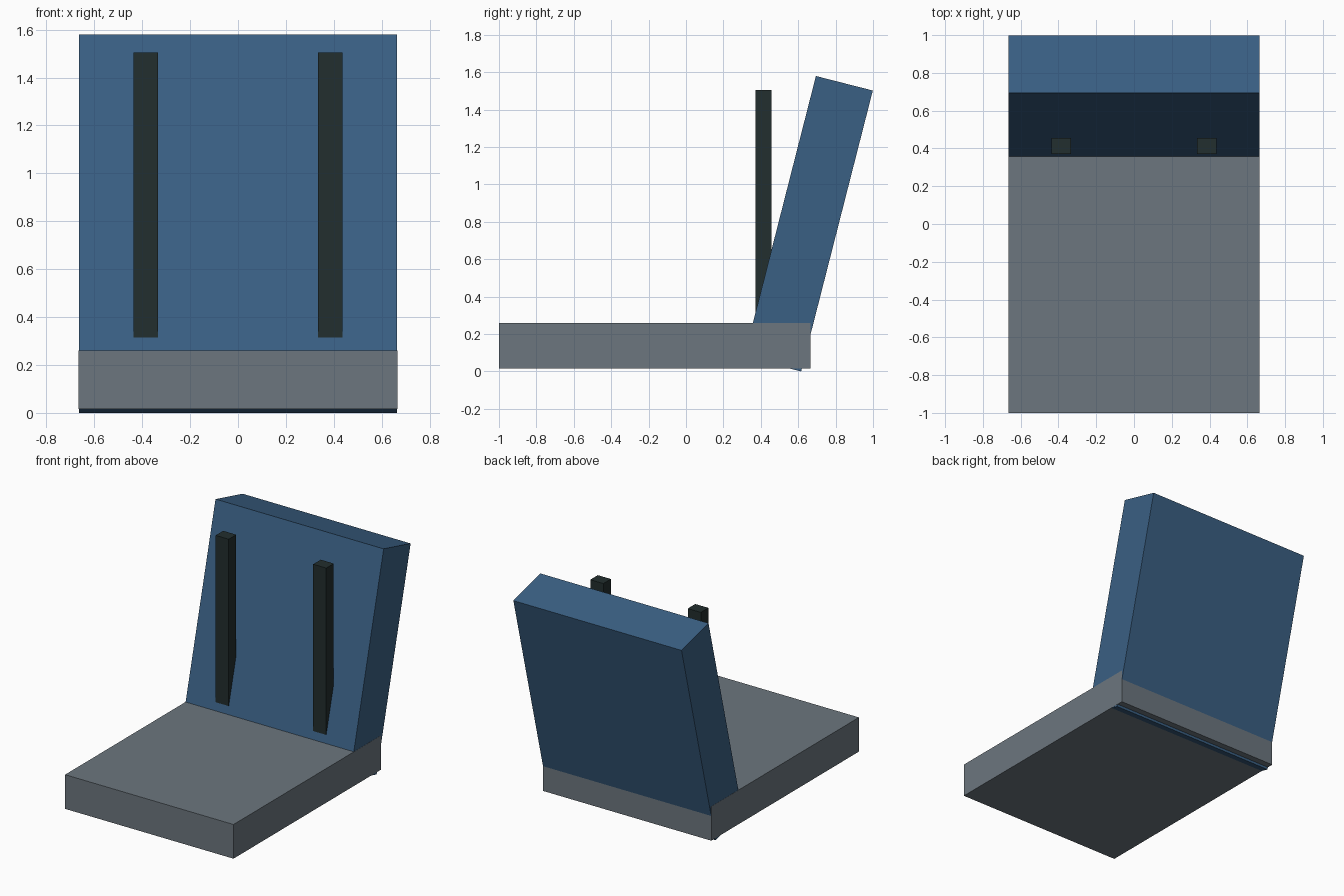
import bpy

cube = bpy.data.objects.get("Cube")
if cube:
    bpy.data.objects.remove(cube, do_unlink=True)


def make_material(name, srgb):
    # Convert 8-bit sRGB to linear
    linear = [((c / 255 + 0.055) / 1.055) ** 2.4 for c in srgb]
    mat = bpy.data.materials.new(name)
    mat.use_nodes = True
    mat.diffuse_color = (*linear, 1)
    mat.node_tree.nodes["Principled BSDF"].inputs["Base Color"].default_value = (*linear, 1)
    return mat


def make_box(name, size, centre, mat, tilt=0.0):
    bpy.ops.mesh.primitive_cube_add(size=1, location=centre, rotation=(tilt, 0, 0))
    box = bpy.context.object
    box.name = name
    box.scale = size
    bpy.ops.object.transform_apply(location=False, rotation=False, scale=True)
    box.data.materials.append(mat)
    return box


grey = make_material("seat grey", (108, 118, 126))
blue = make_material("backrest blue", (58, 96, 132))
dark = make_material("strap dark green", (34, 46, 46))

# Flat seat slab
make_box("seat", (1.33, 1.665, 0.244), (0, -0.168, 0.138), grey)

# Reclined backrest, passing through the rear of the seat
make_box("backrest", (1.328, 0.314, 1.55), (0, 0.655, 0.79), blue, tilt=-0.25)

# Upright straps, partly sunk into the backrest
for side, x in (("left", 0.385), ("right", -0.385)):
    make_box(side + "_strap", (0.103, 0.085, 1.194), (x, 0.414, 0.908), dark)
